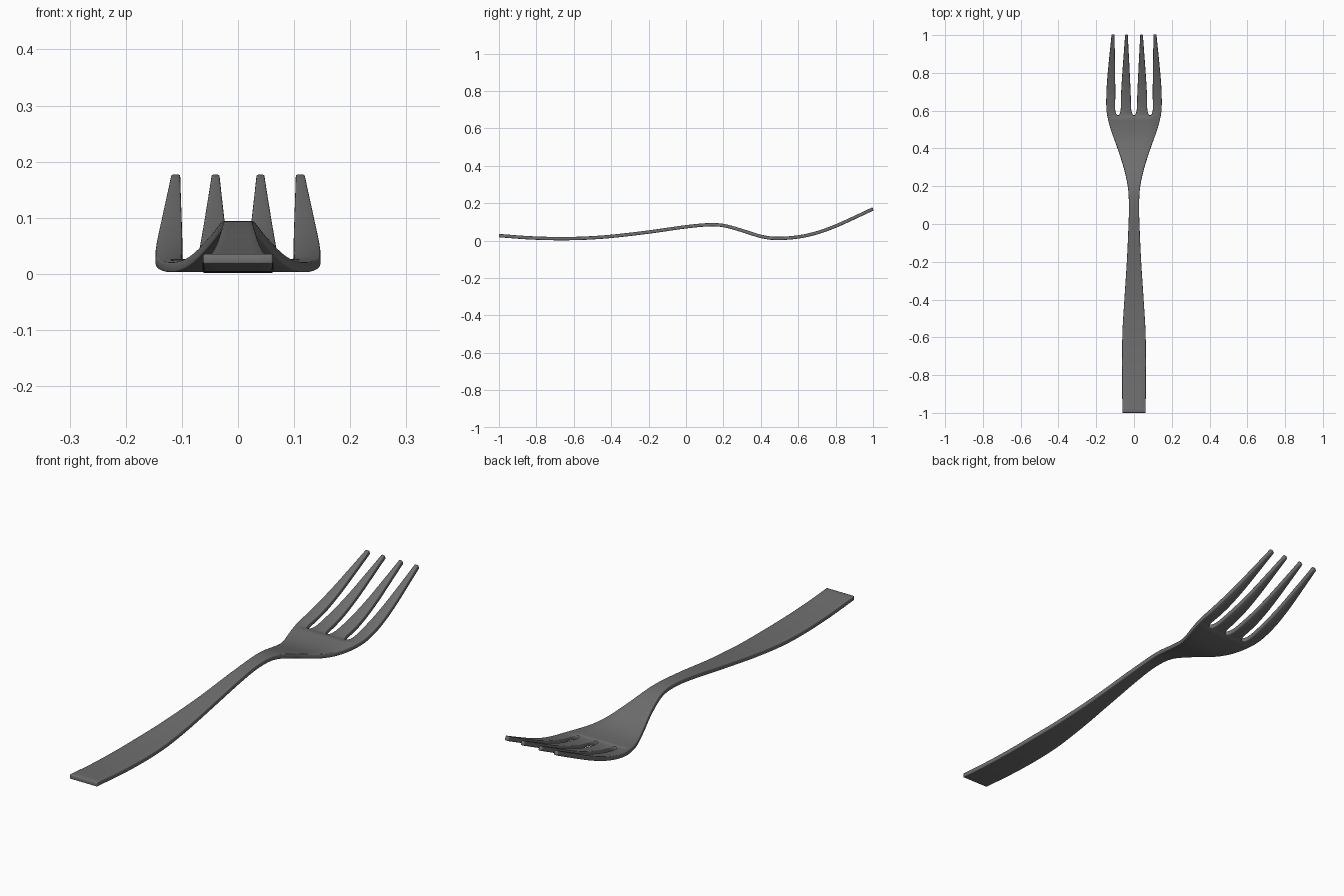
import bpy
import bmesh
import math

cube = bpy.data.objects.get("Cube")
if cube:
    bpy.data.objects.remove(cube, do_unlink=True)

ROOT, TIP, THICK = 0.575, 1.0, 0.018
SLOT_ROUND = 0.045


def curve(points):
    """Smooth function through (position, value) points."""
    def slope(i):
        a, b = points[max(i - 1, 0)], points[min(i + 1, len(points) - 1)]
        return (b[1] - a[1]) / (b[0] - a[0])

    def value(p):
        i = 0
        while i < len(points) - 2 and p > points[i + 1][0]:
            i += 1
        (p0, v0), (p1, v1) = points[i], points[i + 1]
        h = p1 - p0
        t = (p - p0) / h
        return ((2 * t**3 - 3 * t**2 + 1) * v0 + (t**3 - 2 * t**2 + t) * h * slope(i)
                + (3 * t**2 - 2 * t**3) * v1 + (t**3 - t**2) * h * slope(i + 1))
    return value


# Side profile, outline half width and the inner edges of the tines
height = curve([(-1, .027), (-.85, .016), (-.7, .011), (-.55, .013), (-.4, .023),
                (-.2, .046), (0, .074), (.12, .085), (.2, .081), (.3, .054),
                (.4, .023), (.48, .012), (.6, .020), (.7, .042), (.8, .078),
                (.9, .123), (1, .170)])
half_width = curve([(-1, .062), (-.6, .062), (-.4, .051), (-.2, .038), (0, .029),
                    (.1, .027), (.2, .033), (.3, .055), (.4, .087), (.5, .123),
                    (.57, .141), (.63, .147), (.75, .143), (1, .119)])
outer_tine_inside = curve([(.575, .101), (.7, .099), (1, .103)])
inner_tine_outside = curve([(.575, .070), (.7, .068), (1, .047)])
inner_tine_inside = curve([(.575, .015), (.7, .018), (1, .033)])
SLOT_X = 0.085


def bands(y):
    """Edges of the two right-hand bands, from the centre outwards."""
    w = half_width(y)
    if y <= ROOT:
        s = SLOT_X * w / half_width(ROOT)
        return (0, s), (s, w)
    # the slots open out from a rounded root
    u = min((y - ROOT) / SLOT_ROUND, 1)
    k = math.sqrt(1 - (1 - u) ** 2)
    return ((inner_tine_inside(y) * k, SLOT_X + (inner_tine_outside(y) - SLOT_X) * k),
            (SLOT_X + (outer_tine_inside(y) - SLOT_X) * k, w))


# Rows along the length, closer together round the slot roots
rows = [-1 + (ROOT + 1) * i / 64 for i in range(65)]
rows += [ROOT + SLOT_ROUND * (1 - math.cos(math.pi / 2 * i / 8)) for i in range(1, 9)]
start = ROOT + SLOT_ROUND
rows += [start + (TIP - start) * i / 20 for i in range(1, 21)]

# Handle, neck, bowl and four tines as one mirrored sheet
bm = bmesh.new()
for side in (1, -1):
    for band in range(2):
        last = None
        for y in rows:
            pair = [bm.verts.new((side * x, y, height(y))) for x in bands(y)[band]]
            if last:
                quad = [last[0], last[1], pair[1], pair[0]]
                bm.faces.new(quad if side > 0 else quad[::-1])
            last = pair
bmesh.ops.remove_doubles(bm, verts=bm.verts, dist=0.00001)
mesh = bpy.data.meshes.new("fork_body")
bm.to_mesh(mesh)
bm.free()
fork = bpy.data.objects.new("fork_body", mesh)
bpy.context.collection.objects.link(fork)

# Dark steel
steel = bpy.data.materials.new("dark_grey_steel")
steel.use_nodes = True
colour = (0.16, 0.16, 0.16, 1)
steel.diffuse_color = colour
steel.node_tree.nodes["Principled BSDF"].inputs["Base Color"].default_value = colour
mesh.materials.append(steel)

# Sheet thickness and softened rim
solid = fork.modifiers.new("thickness", 'SOLIDIFY')
solid.thickness = THICK
solid.offset = 0
bevel = fork.modifiers.new("soft_rim", 'BEVEL')
bevel.width = 0.003
bevel.segments = 2
bevel.limit_method = 'ANGLE'
bevel.angle_limit = math.radians(50)

bpy.context.view_layer.objects.active = fork
fork.select_set(True)
bpy.ops.object.shade_smooth_by_angle(angle=math.radians(40))
